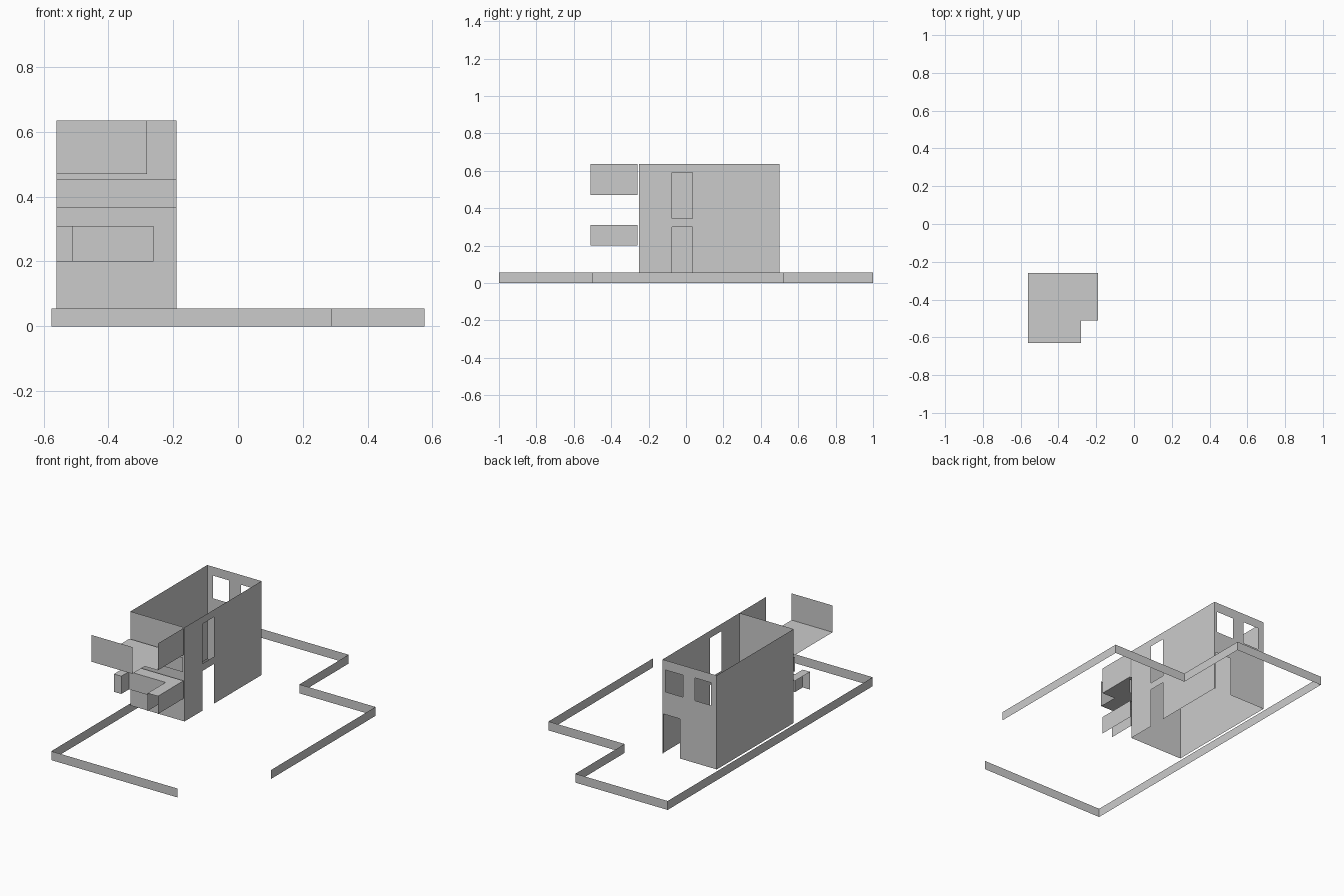
import bpy, bmesh

if "Cube" in bpy.data.objects:
    bpy.data.objects.remove(bpy.data.objects["Cube"])


def finish(name, bm):
    bmesh.ops.remove_doubles(bm, verts=bm.verts, dist=1e-5)
    bmesh.ops.dissolve_limit(bm, angle_limit=0.01, verts=bm.verts, edges=bm.edges)
    mesh = bpy.data.meshes.new(name)
    bm.to_mesh(mesh)
    bm.free()
    obj = bpy.data.objects.new(name, mesh)
    bpy.context.collection.objects.link(obj)
    return obj


def strip(name, path, z0, z1):
    """Upright sheet following a floor path."""
    bm = bmesh.new()
    for (ax, ay), (bx, by) in zip(path, path[1:]):
        pts = [(ax, ay, z0), (bx, by, z0), (bx, by, z1), (ax, ay, z1)]
        bm.faces.new([bm.verts.new(p) for p in pts])
    return finish(name, bm)


def slab(name, outline, z):
    """Flat horizontal sheet."""
    bm = bmesh.new()
    bm.faces.new([bm.verts.new((x, y, z)) for x, y in outline])
    return finish(name, bm)


def wall(name, place, u0, u1, z0, z1, holes=()):
    """Upright sheet with rectangular openings (ua, ub, za, zb)."""
    us = sorted({u0, u1, *[u for h in holes for u in h[:2]]})
    zs = sorted({z0, z1, *[z for h in holes for z in h[2:]]})
    bm = bmesh.new()
    for a, b in zip(us, us[1:]):
        for c, d in zip(zs, zs[1:]):
            u, z = (a + b) / 2, (c + d) / 2
            if any(h[0] < u < h[1] and h[2] < z < h[3] for h in holes):
                continue
            pts = [(a, c), (b, c), (b, d), (a, d)]
            bm.faces.new([bm.verts.new((*place(p), q)) for p, q in pts])
    return finish(name, bm)


L, R, F, B = -0.56, -0.19, -0.25, 0.5      # house footprint
Z0, Z1 = 0.055, 0.635                      # house base and top

# Boundary fence with an open front right corner
strip("fence", [(0.288, -1), (-0.575, -1), (-0.575, 1), (0.055, 1),
                (0.055, 0.52), (0.575, 0.52), (0.575, -0.5)], 0, Z0)

# House walls, open at top and bottom
wall("front_wall", lambda u: (u, F), L, R, Z0, Z1)
wall("left_wall", lambda u: (L, u), F, B, Z0, Z1)
wall("right_wall", lambda u: (R, u), F, B, Z0, Z1,
     [(-0.075, 0.035, Z0, 0.30), (-0.075, 0.035, 0.345, 0.59)])
wall("back_wall", lambda u: (u, B), L, R, Z0, Z1,
     [(-0.33, -0.21, 0.44, 0.575), (-0.52, -0.41, 0.44, 0.58),
      (-0.31, -0.198, Z0, 0.30)])

# Upper balcony floor and its two rails
slab("balcony_floor", [(L, -0.26), (L, -0.63), (-0.28, -0.63),
                       (-0.28, -0.51), (R, -0.51), (R, -0.26)], 0.47)
strip("balcony_front_rail", [(L, -0.63), (-0.28, -0.63)], 0.47, Z1)
strip("balcony_side_rail", [(R, -0.51), (R, -0.26)], 0.47, Z1)

# Narrow band between balcony and canopy
strip("facade_band", [(L, -0.265), (R, -0.265)], 0.365, 0.455)

# Lower canopy with hanging skirts
slab("canopy_top", [(L, -0.26), (L, -0.41), (-0.51, -0.41), (-0.51, -0.335),
                    (-0.26, -0.335), (-0.26, -0.51), (R, -0.51), (R, -0.26)], 0.31)
strip("canopy_skirt", [(L, -0.41), (-0.51, -0.41), (-0.51, -0.335),
                       (-0.26, -0.335), (-0.26, -0.51)], 0.2, 0.31)
strip("canopy_side_skirt", [(R, -0.51), (R, -0.26)], 0.2, 0.31)
